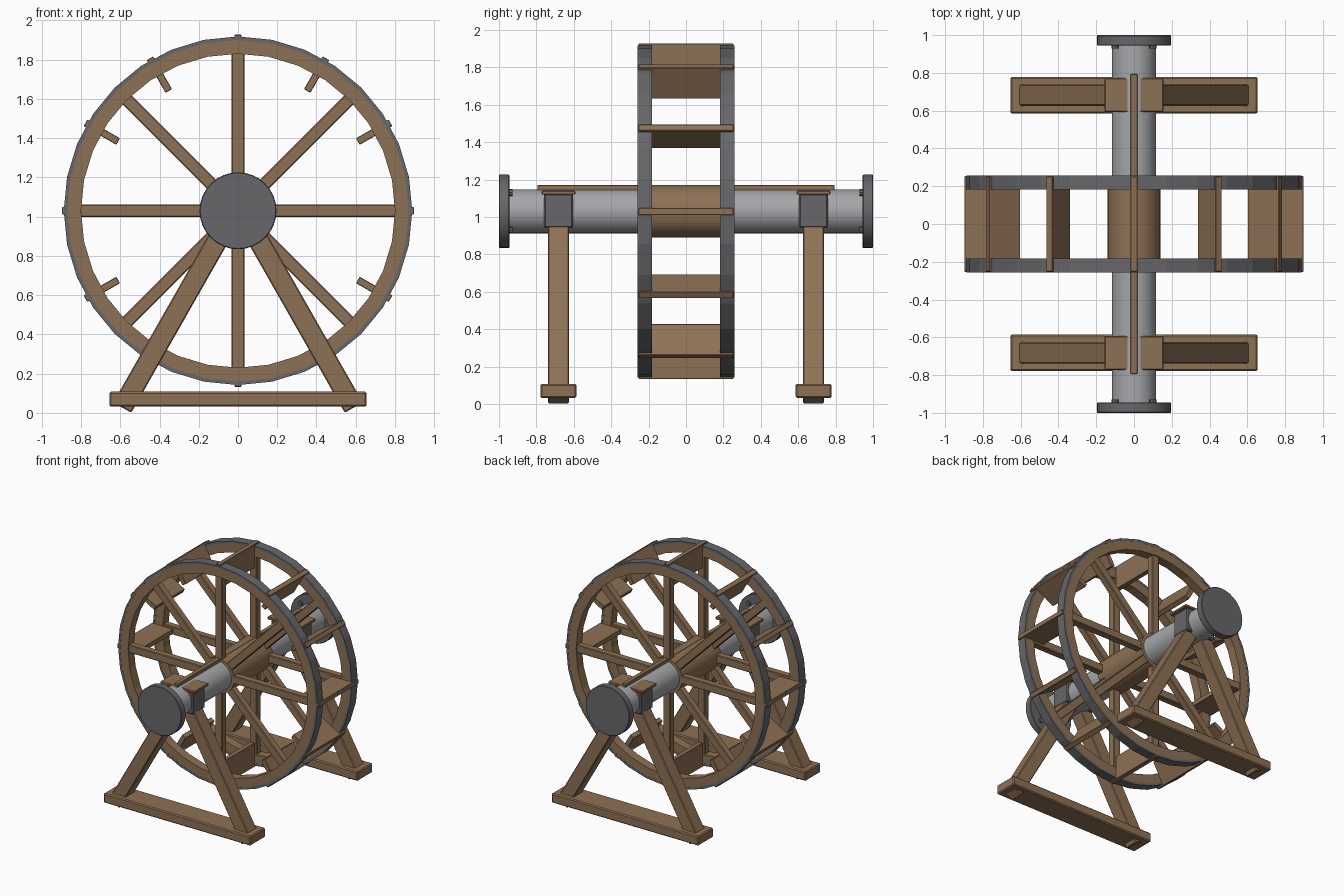
import bpy, bmesh, math
from mathutils import Matrix, Vector

cube = bpy.data.objects.get("Cube")
if cube:
    bpy.data.objects.remove(cube, do_unlink=True)

AXLE_Z = 1.03
CENTRE = Matrix.Translation((0, 0, AXLE_Z))


def material(name, rgb):
    m = bpy.data.materials.new(name)
    m.use_nodes = True
    m.diffuse_color = (*rgb, 1)
    m.node_tree.nodes["Principled BSDF"].inputs["Base Color"].default_value = (*rgb, 1)
    return m


wood = material("brown wood", (0.27, 0.165, 0.09))
steel = material("light steel", (0.38, 0.385, 0.40))
iron = material("dark iron", (0.135, 0.136, 0.142))


def finish(name, bm, mat, bevel=0.0, smooth=False):
    bmesh.ops.recalc_face_normals(bm, faces=bm.faces)
    mesh = bpy.data.meshes.new(name)
    bm.to_mesh(mesh)
    bm.free()
    mesh.materials.append(mat)
    obj = bpy.data.objects.new(name, mesh)
    bpy.context.collection.objects.link(obj)
    if bevel:
        mod = obj.modifiers.new("soft edges", "BEVEL")
        mod.width = bevel
        mod.segments = 1
    if smooth:
        bpy.ops.object.select_all(action="DESELECT")
        obj.select_set(True)
        bpy.context.view_layer.objects.active = obj
        bpy.ops.object.shade_smooth_by_angle(angle=math.radians(35))
    return obj


def box(name, size, centre, mat, frame=Matrix(), bevel=0.005):
    bm = bmesh.new()
    place = frame @ Matrix.Translation(centre) @ Matrix.Diagonal((*size, 1))
    bmesh.ops.create_cube(bm, size=1, matrix=place)
    return finish(name, bm, mat, bevel)


def rod(name, radius, y0, y1, mat, x=0, z=AXLE_Z, sides=32, bevel=0.0):
    bm = bmesh.new()
    place = Matrix.Translation((x, (y0 + y1) / 2, z)) @ Matrix.Rotation(math.pi / 2, 4, "X")
    bmesh.ops.create_cone(bm, cap_ends=True, segments=sides, radius1=radius,
                          radius2=radius, depth=abs(y1 - y0), matrix=place)
    return finish(name, bm, mat, bevel, smooth=sides > 12)


def ring(name, inner, outer, y0, y1, mat, sides=32):
    bm = bmesh.new()
    loops = []
    for i in range(sides):
        a = math.tau * i / sides
        loops.append([bm.verts.new((r * math.cos(a), y, AXLE_Z + r * math.sin(a)))
                      for r, y in ((inner, y0), (outer, y0), (outer, y1), (inner, y1))])
    for i in range(sides):
        a, b = loops[i], loops[(i + 1) % sides]
        for j in range(4):
            k = (j + 1) % 4
            bm.faces.new((a[j], a[k], b[k], b[j]))
    return finish(name, bm, mat)


# Axle, hub drum and the long key lying on top of the axle
rod("axle", 0.117, -0.97, 0.97, steel)
rod("hub_drum", 0.14, -0.25, 0.25, wood)
box("axle_key", (0.036, 1.59, 0.04), (0, 0, 1.151), wood, bevel=0.003)

# Paddles: a board between the rims and a wider lip across them
for i in range(12):
    turn = CENTRE @ Matrix.Rotation(math.tau * i / 12, 4, "Y")
    box(f"paddle_{i}", (0.19, 0.37, 0.038), (0.8, 0, 0), wood, turn, 0.003)
    box(f"paddle_lip_{i}", (0.05, 0.506, 0.038), (0.872, 0, 0), wood, turn, 0.003)

for side, s in (("front", -1), ("back", 1)):
    # Wheel rim, tyre and spokes
    y0, y1 = sorted((s * 0.184, s * 0.257))
    ring(side + "_rim", 0.80, 0.872, y0, y1, wood)
    ring(side + "_tyre", 0.87, 0.888, y0 - 0.001, y1 + 0.001, iron)
    for i in range(8):
        turn = CENTRE @ Matrix.Rotation(math.tau * i / 8, 4, "Y")
        box(f"{side}_spoke_{i}", (0.72, 0.056, 0.064), (0.465, s * 0.22, 0), wood, turn)

    # Axle end cap with bolts behind it
    rod(side + "_end_cap", 0.196, s * 0.944, s * 1.0, iron, bevel=0.004)
    for i in range(4):
        a = math.pi / 4 + i * math.pi / 2
        rod(f"{side}_bolt_{i}", 0.018, s * 0.928, s * 0.95, iron,
            x=0.142 * math.cos(a), z=AXLE_Z + 0.142 * math.sin(a), sides=8)

    # Bearing block with wooden cover, and ground beam
    y = s * 0.682
    box(side + "_bearing", (0.26, 0.155, 0.185), (0, y, 1.033), iron, bevel=0.008)
    box(side + "_bearing_cover", (0.31, 0.18, 0.022), (0, y, 1.13), wood)
    box(side + "_ground_beam", (1.31, 0.192, 0.076), (0, y, 0.07), wood, bevel=0.008)

    # Slanted legs
    for hand, h in (("right", -1), ("left", 1)):
        low, high = Vector((h * 0.59, y, 0.027)), Vector((h * 0.06, y, 0.958))
        tilt = math.atan2(high.x - low.x, high.z - low.z)
        frame = Matrix.Translation((low + high) / 2) @ Matrix.Rotation(tilt, 4, "Y")
        box(f"{side}_{hand}_leg", (0.106, 0.112, (high - low).length), (0, 0, 0),
            wood, frame, 0.006)
